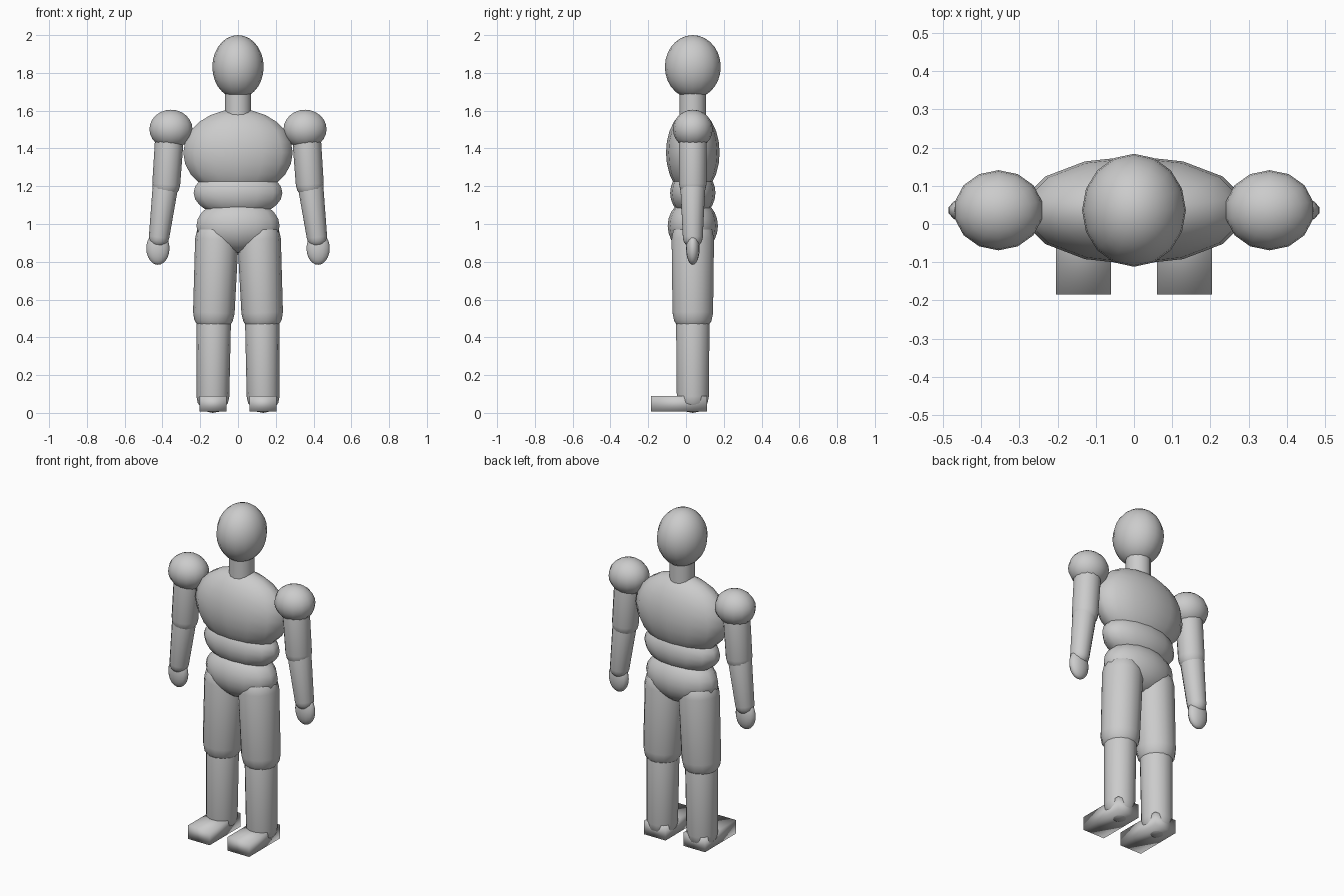
import bpy, bmesh, math
from mathutils import Vector

if "Cube" in bpy.data.objects:
    bpy.data.objects.remove(bpy.data.objects["Cube"])

CY = 0.036  # depth of the body's centre line


def finish(bm, name, smooth=True):
    bmesh.ops.recalc_face_normals(bm, faces=bm.faces)
    me = bpy.data.meshes.new(name)
    bm.to_mesh(me)
    bm.free()
    for p in me.polygons:
        p.use_smooth = smooth
    ob = bpy.data.objects.new(name, me)
    bpy.context.collection.objects.link(ob)
    return ob


def ellipsoid(name, x, z, size, segs=14, rings=12):
    bm = bmesh.new()
    bmesh.ops.create_uvsphere(bm, u_segments=segs, v_segments=rings, radius=1)
    for v in bm.verts:
        v.co = Vector((v.co.x * size[0] + x, v.co.y * size[1] + CY, v.co.z * size[2] + z))
    return finish(bm, name)


def capsule(name, a, b, ra, rb, segs=14, steps=4):
    """Round-ended limb from a=(x, z) down to b=(x, z)."""
    a, b = Vector((a[0], CY, a[1])), Vector((b[0], CY, b[1]))
    axis = (a - b).normalized()
    side = Vector((0, 1, 0))
    out = side.cross(axis)
    rows = []
    for c, r, angles in ((a, ra, range(steps, -1, -1)), (b, rb, range(0, -steps - 1, -1))):
        for k in angles:
            t = k / steps * math.pi / 2
            rows.append((c + axis * r * math.sin(t), r * math.cos(t)))
    bm = bmesh.new()
    loops = []
    for c, r in rows:
        if r < 1e-5:
            loops.append([bm.verts.new(c)] * segs)
        else:
            loops.append([bm.verts.new(c + (out * math.cos(u) + side * math.sin(u)) * r)
                          for u in (2 * math.pi * i / segs for i in range(segs))])
    for p, q in zip(loops, loops[1:]):
        for i in range(segs):
            j = (i + 1) % segs
            bm.faces.new(list(dict.fromkeys((p[i], p[j], q[j], q[i]))))
    return finish(bm, name)


def box(name, lo, hi):
    bm = bmesh.new()
    bmesh.ops.create_cube(bm, size=1)
    for v in bm.verts:
        v.co = Vector([l + (c + 0.5) * (h - l) for l, h, c in zip(lo, hi, v.co)])
    return finish(bm, name)


# Head, neck and torso
ellipsoid("head", 0, 1.832, (0.136, 0.148, 0.168), 16, 14)
ellipsoid("chest", 0, 1.378, (0.297, 0.142, 0.23))
ellipsoid("belly", 0, 1.165, (0.241, 0.12, 0.13))
ellipsoid("pelvis", 0, 0.99, (0.226, 0.133, 0.145))
bm = bmesh.new()
bmesh.ops.create_cone(bm, cap_ends=True, segments=14, radius1=0.07, radius2=0.07, depth=0.18)
bmesh.ops.translate(bm, verts=bm.verts, vec=(0, CY, 1.63))
neck = finish(bm, "neck")
for p in neck.data.polygons:
    p.use_smooth = len(p.vertices) == 4

# Arms and legs on both sides
for s, tag in ((-1, "right"), (1, "left")):
    ellipsoid(f"{tag}_shoulder", s * 0.355, 1.502, (0.117, 0.105, 0.103))
    capsule(f"{tag}_upper_arm", (s * 0.362, 1.47), (s * 0.38, 1.21), 0.076, 0.074)
    capsule(f"{tag}_forearm", (s * 0.383, 1.21), (s * 0.418, 0.93), 0.068, 0.054)
    ellipsoid(f"{tag}_hand", s * 0.424, 0.871, (0.063, 0.036, 0.087))
    capsule(f"{tag}_thigh", (s * 0.112, 0.92), (s * 0.128, 0.53), 0.115, 0.11)
    capsule(f"{tag}_shin", (s * 0.128, 0.5), (s * 0.133, 0.087), 0.091, 0.087)
    x0, x1 = sorted((s * 0.06, s * 0.204))
    box(f"{tag}_foot", (x0, -0.185, 0.008), (x1, 0.11, 0.09))
